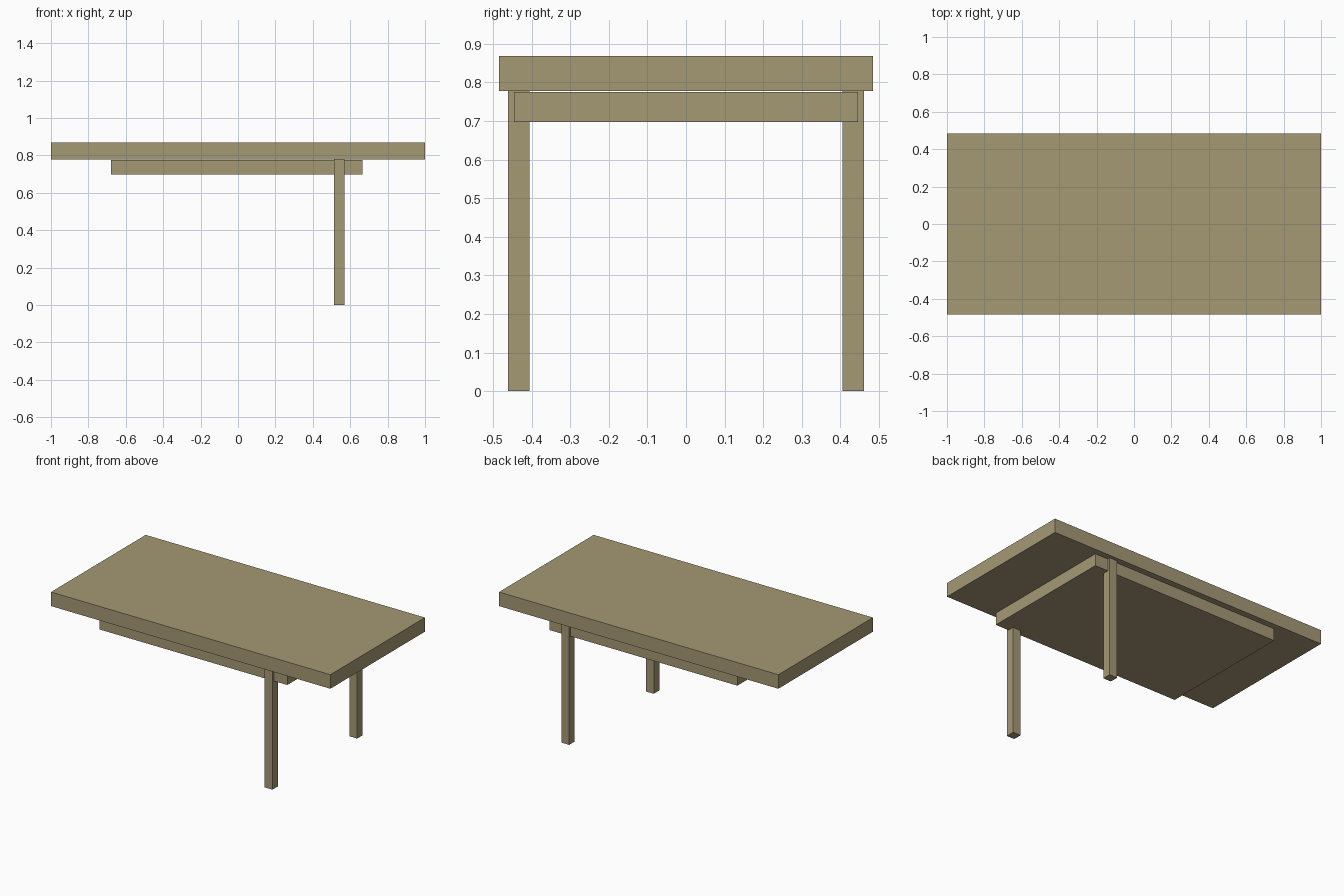
import bpy

if "Cube" in bpy.data.objects:
    bpy.data.objects.remove(bpy.data.objects["Cube"])

# One flat wood colour
wood = bpy.data.materials.new("pale_wood")
wood.diffuse_color = (0.376, 0.319, 0.178, 1.0)
wood.use_nodes = True
wood.node_tree.nodes["Principled BSDF"].inputs["Base Color"].default_value = wood.diffuse_color


def box(name, low, high):
    """Add a box spanning two opposite corners."""
    centre = [(a + b) / 2 for a, b in zip(low, high)]
    bpy.ops.mesh.primitive_cube_add(size=1, location=centre)
    ob = bpy.context.object
    ob.name = name
    ob.scale = [b - a for a, b in zip(low, high)]
    bpy.ops.object.transform_apply(location=False, rotation=False, scale=True)
    ob.data.materials.append(wood)
    return ob


# Thick table top
box("table_top", (-1.0, -0.484, 0.777), (1.0, 0.484, 0.868))

# Solid block under the top
box("under_block", (-0.68, -0.446, 0.697), (0.665, 0.446, 0.775))

# Pair of legs near the right end, straddling the block's long sides
for name, side in (("front_leg", -1), ("back_leg", 1)):
    y0, y1 = sorted((side * 0.405, side * 0.461))
    box(name, (0.514, y0, 0.0), (0.570, y1, 0.777))
